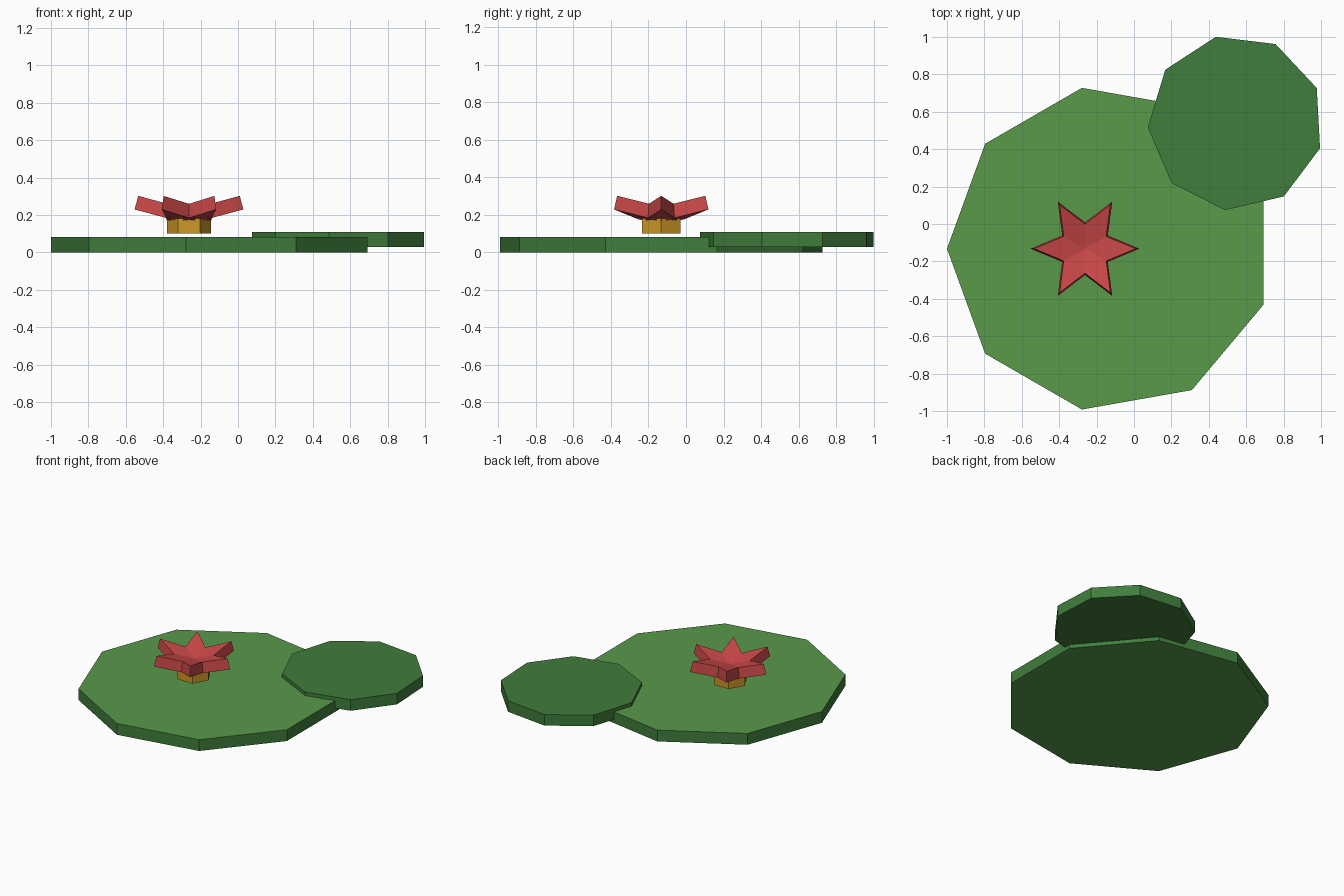
import bpy
import bmesh
from math import cos, sin, radians
from mathutils import Matrix

cube = bpy.data.objects.get("Cube")
if cube:
    bpy.data.objects.remove(cube, do_unlink=True)


def material(name, rgb):
    mat = bpy.data.materials.new(name)
    mat.use_nodes = True
    mat.diffuse_color = (*rgb, 1)
    mat.node_tree.nodes["Principled BSDF"].inputs["Base Color"].default_value = (*rgb, 1)
    return mat


light_green = material("light green", (0.10, 0.32, 0.068))
dark_green = material("dark green", (0.051, 0.205, 0.045))
red = material("petal red", (0.60, 0.065, 0.065))
yellow = material("flower yellow", (0.61, 0.31, 0.02))


def prism(name, outline, bottom, top, mats, matrix=Matrix()):
    """Extrude an outline; the caps take the first material, the walls the last."""
    bm = bmesh.new()
    base = bm.faces.new([bm.verts.new((x, y, bottom)) for x, y in outline])
    grown = bmesh.ops.extrude_face_region(bm, geom=[base], use_keep_orig=True)["geom"]
    for v in grown:
        if isinstance(v, bmesh.types.BMVert):
            v.co.z = top
    bmesh.ops.recalc_face_normals(bm, faces=bm.faces[:])
    for face in bm.faces:
        face.material_index = 0 if abs(face.normal.z) > 0.5 else len(mats) - 1
    mesh = bpy.data.meshes.new(name)
    bm.to_mesh(mesh)
    bm.free()
    for mat in mats:
        mesh.materials.append(mat)
    obj = bpy.data.objects.new(name, mesh)
    obj.matrix_world = matrix
    bpy.context.collection.objects.link(obj)
    return obj


def polygon(sides, radius, start, cx=0, cy=0):
    angles = [radians(start + 360 * i / sides) for i in range(sides)]
    return [(cx + radius * cos(a), cy + radius * sin(a)) for a in angles]


# Floating leaves
prism("large_lily_pad", polygon(9, 0.873, 180, -0.127, -0.132), 0, 0.082,
      [light_green, dark_green])
prism("small_lily_pad", polygon(9, 0.471, -16.9, 0.544, 0.542), 0.028, 0.108, [dark_green])

# Flower heart
flower = Matrix.Translation((-0.262, -0.132, 0))
prism("flower_center", polygon(6, 0.118, 0), 0.102, 0.2, [yellow], flower)

# Six diamond petals, each tilted upwards around the heart
tilt = radians(15)
inner, middle, tip, half_width = -0.13, 0.075, 0.281, 0.083
diamond = [(inner, 0), (middle, -half_width), (tip, 0), (middle, half_width)]
for i in range(6):
    pose = (flower @ Matrix.Translation((0, 0, 0.229))
            @ Matrix.Rotation(radians(60 * i), 4, "Z") @ Matrix.Rotation(-tilt, 4, "Y"))
    prism(f"petal_{i + 1}", diamond, -0.075, 0, [red], pose)
